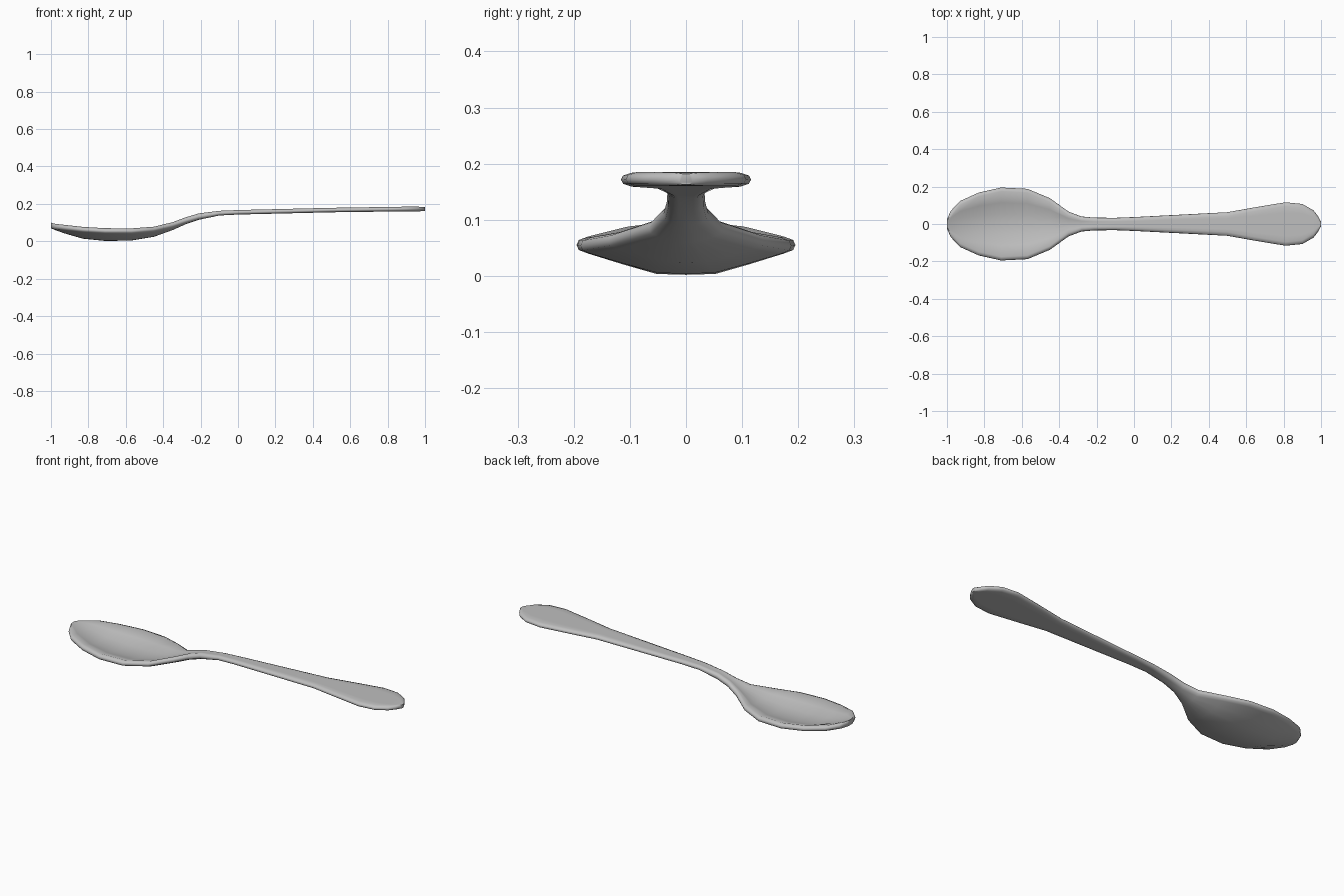
import bpy, bmesh

cube = bpy.data.objects.get("Cube")
if cube:
    bpy.data.objects.remove(cube, do_unlink=True)

# One steel colour
steel = bpy.data.materials.new("brushed steel grey")
steel.use_nodes = True
steel.diffuse_color = (0.52, 0.52, 0.52, 1)
steel.node_tree.nodes["Principled BSDF"].inputs["Base Color"].default_value = steel.diffuse_color

# Stations along the spoon: x, half width, underside z, rim top z, thickness
STATIONS = [
    (-1.0, .025, .07, .1, .03), (-.98, .07, .061, .094, .03),
    (-.93, .123, .043, .088, .03), (-.83, .168, .014, .077, .03),
    (-.71, .195, .002, .07, .03), (-.57, .188, .004, .069, .03),
    (-.45, .138, .024, .078, .03), (-.35, .066, .06, .102, .033),
    (-.28, .04, .091, .128, .034), (-.21, .034, .115, .149, .033),
    (-.1, .033, .138, .163, .025), (0, .037, .143, .167, .024),
    (.5, .063, .155, .179, .024), (.64, .088, .157, .181, .024),
    (.81, .116, .159, .184, .025), (.9, .107, .16, .185, .025),
    (.96, .073, .16, .185, .025), (.985, .04, .161, .184, .023),
    (1.0, .012, .163, .182, .019),
]
# Dish shape: fraction of the flat width, share of the sag
DISH = [(0, 1), (.3, .96), (.65, .5), (1, 0)]


def section(x, half, low, rim, thick):
    """Closed ring: dished top, rounded edges, matching underside."""
    sag = rim - thick - low
    flat = half - min(.02, half * .4)
    top = [(f * flat, rim - s * sag) for f, s in DISH]
    edge = [(half - (half - flat) * .2, rim - thick * .2),
            (half, rim - thick * .5),
            (half - (half - flat) * .2, rim - thick * .8)]
    under = [(y, z - thick) for y, z in reversed(top)]
    right = top + edge + under
    left = [(-y, z) for y, z in reversed(right[1:-1])]
    return [(x, y, z) for y, z in right + left]


# Bowl, neck and handle as one continuous loft
bm = bmesh.new()
rings = [[bm.verts.new(p) for p in section(*s)] for s in STATIONS]
for a, b in zip(rings, rings[1:]):
    for i in range(len(a)):
        j = (i + 1) % len(a)
        bm.faces.new((a[i], a[j], b[j], b[i]))
bm.faces.new(rings[0])
bm.faces.new(rings[-1])
bmesh.ops.recalc_face_normals(bm, faces=bm.faces)

mesh = bpy.data.meshes.new("spoon")
bm.to_mesh(mesh)
bm.free()
mesh.materials.append(steel)
spoon = bpy.data.objects.new("spoon", mesh)
bpy.context.collection.objects.link(spoon)

# Soft shading with crisp edges kept
bpy.context.view_layer.objects.active = spoon
spoon.select_set(True)
bpy.ops.object.shade_smooth_by_angle(angle=1.0)
